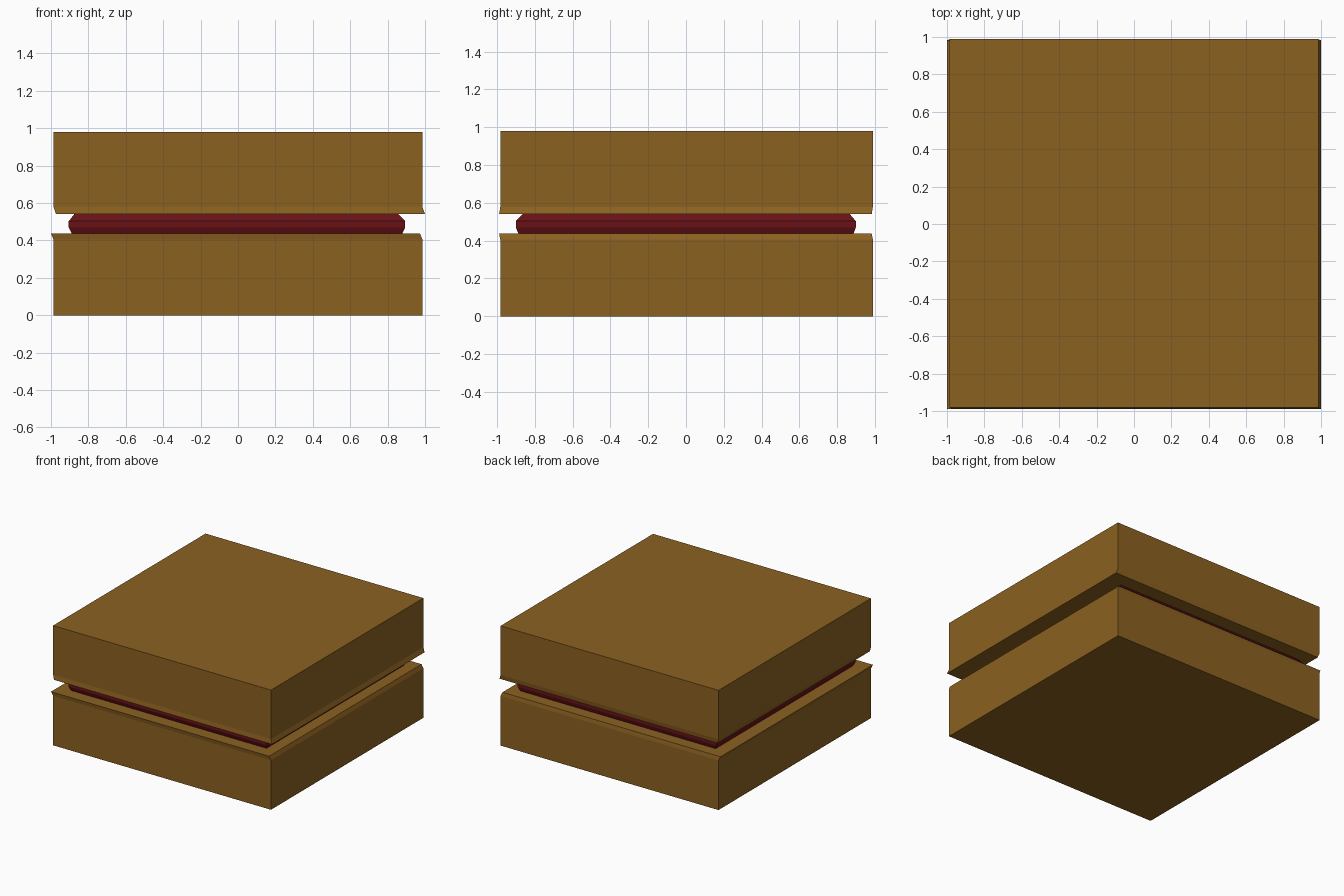
import bpy, bmesh

if "Cube" in bpy.data.objects:
    bpy.data.objects.remove(bpy.data.objects["Cube"])


def material(name, color):
    m = bpy.data.materials.new(name)
    m.diffuse_color = color
    m.use_nodes = True
    m.node_tree.nodes["Principled BSDF"].inputs["Base Color"].default_value = m.diffuse_color
    return m


def stacked_block(name, rings, mat):
    """Closed block skinned through rectangles (z, x0, x1, y0, y1), bottom to top."""
    bm = bmesh.new()
    loops = [[bm.verts.new((x, y, z)) for x, y in
              ((x0, y0), (x1, y0), (x1, y1), (x0, y1))]
             for z, x0, x1, y0, y1 in rings]
    bm.faces.new(loops[0][::-1])
    bm.faces.new(loops[-1])
    for a, b in zip(loops, loops[1:]):
        for i in range(4):
            j = (i + 1) % 4
            bm.faces.new((a[i], a[j], b[j], b[i]))
    mesh = bpy.data.meshes.new(name)
    bm.to_mesh(mesh)
    bm.free()
    mesh.materials.append(mat)
    obj = bpy.data.objects.new(name, mesh)
    bpy.context.collection.objects.link(obj)
    return obj


brown = material("crust_brown", (0.26, 0.12, 0.015, 1))
red = material("filling_red", (0.14, 0.006, 0.008, 1))

X, Y0, Y1 = 0.986, -0.982, 0.988
body = (-X, X, Y0, Y1)

# Lower slab: inner rim leans towards -x
low_rim = (-1.0, 0.973, -0.988, 0.982)
stacked_block("lower_slab", [(0, *body), (0.405, *body), (0.437, *low_rim)], brown)

# Upper slab: inner rim leans towards +x
high_rim = (-0.973, 1.0, -0.988, 0.982)
stacked_block("upper_slab", [(0.541, *high_rim), (0.578, *body), (0.979, *body)], brown)

# Filling with a chamfered edge
stacked_block("filling", [
    (0.432, -0.886, 0.876, -0.884, 0.884),
    (0.470, -0.905, 0.894, -0.900, 0.898),
    (0.503, -0.905, 0.894, -0.900, 0.898),
    (0.545, -0.872, 0.852, -0.860, 0.862),
], red)
